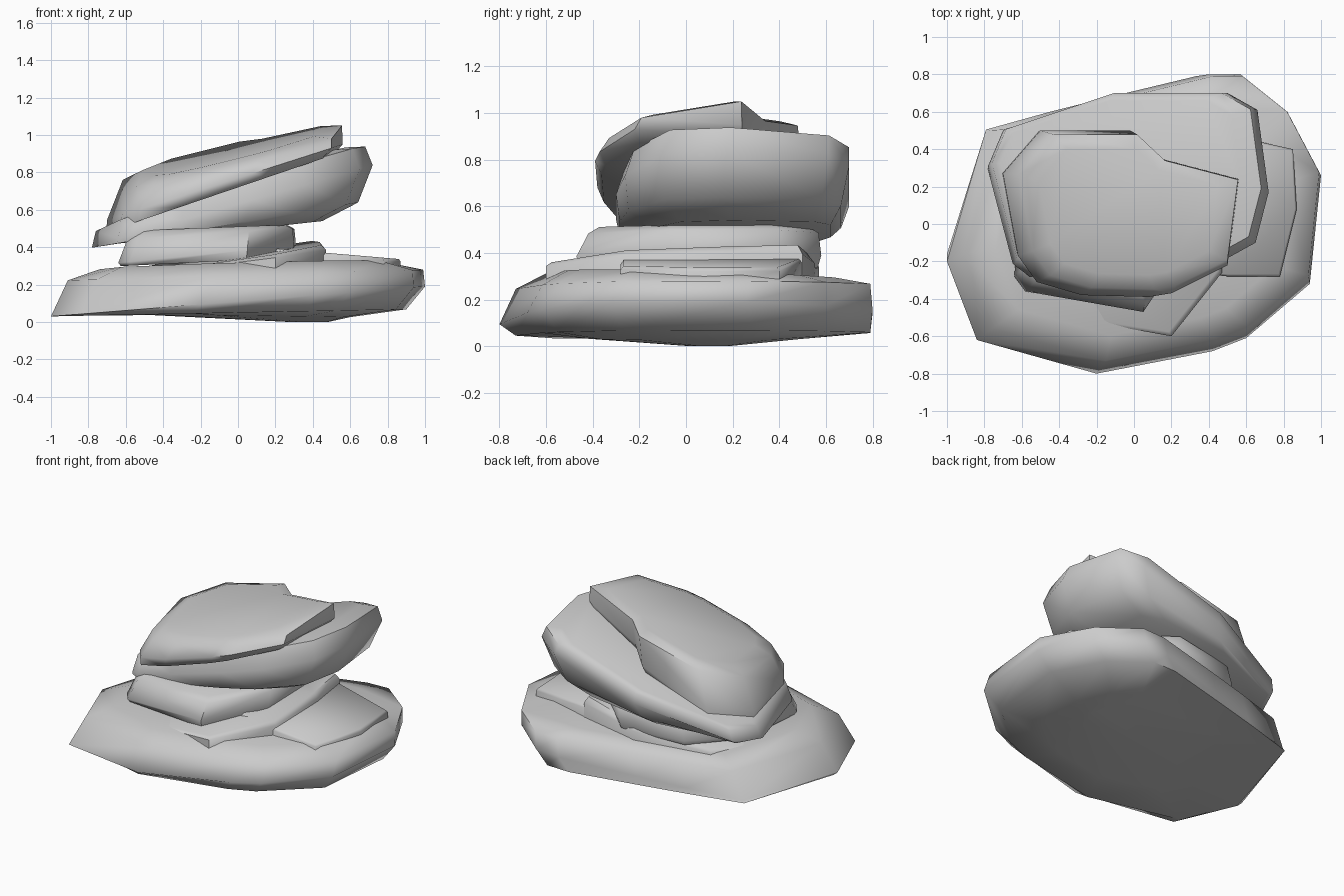
import bpy
import bmesh
import math

cube = bpy.data.objects.get("Cube")
if cube:
    bpy.data.objects.remove(cube, do_unlink=True)

stone = bpy.data.materials.new("stone_grey")
stone.use_nodes = True
GREY = (0.6, 0.6, 0.6, 1)
stone.diffuse_color = GREY
stone.node_tree.nodes["Principled BSDF"].inputs["Base Color"].default_value = GREY


def slab(name, outline, rings, smooth=60):
    """Loft a stone from one outline; ring = scale, shift x, shift y, height, slope x, slope y."""
    bm = bmesh.new()
    cx = (min(p[0] for p in outline) + max(p[0] for p in outline)) / 2
    cy = (min(p[1] for p in outline) + max(p[1] for p in outline)) / 2
    loops = []
    for s, dx, dy, h, sx, sy in rings:
        loop = []
        for px, py in outline:
            x = cx + (px - cx) * s + dx
            y = cy + (py - cy) * s + dy
            loop.append(bm.verts.new((x, y, h + sx * x + sy * y)))
        loops.append(loop)
    n = len(outline)
    for low, high in zip(loops, loops[1:]):
        for i in range(n):
            j = (i + 1) % n
            bm.faces.new((low[i], low[j], high[j], high[i]))
    bm.faces.new(loops[0][::-1])
    bm.faces.new(loops[-1])
    bmesh.ops.recalc_face_normals(bm, faces=bm.faces)
    mesh = bpy.data.meshes.new(name)
    bm.to_mesh(mesh)
    bm.free()
    mesh.materials.append(stone)
    obj = bpy.data.objects.new(name, mesh)
    bpy.context.collection.objects.link(obj)
    bpy.ops.object.select_all(action='DESELECT')
    obj.select_set(True)
    bpy.context.view_layer.objects.active = obj
    bpy.ops.object.shade_smooth_by_angle(angle=math.radians(smooth))


# Broad bottom stone, lowest under its left half
slab("base_stone",
     [(-1, -.2), (-.84, -.62), (-.2, -.8), (.42, -.68), (.6, -.61), (.94, -.32),
      (1, .26), (.82, .6), (.57, .8), (.4, .8), (-.1, .68), (-.42, .6), (-.78, .5)],
     [(.1, .38, .1, 0, 0, 0), (.6, 0, 0, .035, -.015, 0),
      (.95, -.05, .03, .05, .02, 0), (1, 0, 0, .11, .08, 0),
      (.95, .04, .03, .25, .03, 0), (.77, .03, .02, .3, .03, -.03)], 75)

# Right-hand lobe and sloping ledge lying on the base
slab("side_ledge",
     [(.2, -.25), (.5, -.28), (.78, -.28), (.87, .08), (.85, .4), (.4, .5), (.2, .4)],
     [(1, 0, 0, .24, 0, 0), (1, 0, 0, .395, -.085, 0), (.97, 0, 0, .41, -.085, 0)])
slab("sloping_ledge",
     [(-.75, -.22), (-.58, -.46), (.2, -.6), (.47, -.26), (.46, .2),
      (.42, .5), (0, .57), (-.5, .45), (-.7, .1)],
     [(1, 0, 0, .24, 0, 0), (1, 0, 0, .33, .13, .02), (.96, 0, 0, .355, .15, .04)])

# Small block that carries the leaning stones
slab("middle_stone",
     [(-.64, -.28), (-.58, -.36), (.05, -.47), (.3, -.1), (.31, .4),
      (.1, .58), (-.35, .52), (-.6, .2)],
     [(.97, 0, 0, .33, .05, 0), (1, 0, 0, .38, .1, 0),
      (.94, .02, .02, .48, .06, 0), (.85, .02, .02, .51, .04, 0)])

# Large leaning stone
slab("leaning_stone",
     [(-.78, .31), (-.7, .5), (-.1, .7), (.5, .7), (.66, .61), (.72, .17),
      (.65, -.1), (.36, -.26), (.08, -.3), (-.3, -.3), (-.56, -.28), (-.64, -.22)],
     [(.8, -.12, .02, .49, .11, 0), (.95, -.04, -.01, .53, .17, 0),
      (1, 0, 0, .63, .29, 0), (.96, -.01, .02, .735, .31, -.04),
      (.86, -.04, .03, .75, .33, -.03)])

# Top leaning stone with a notched back corner
slab("top_stone",
     [(-.7, .27), (-.5, .5), (-.02, .5), (.14, .35), (.56, .24), (.5, -.22),
      (.2, -.37), (.08, -.39), (-.28, -.38), (-.52, -.31), (-.62, -.17)],
     [(.96, -.03, .01, .72, .34, 0), (1, 0, 0, .77, .32, 0),
      (.93, .04, .01, .88, .25, .13), (.76, .04, .01, .91, .25, .13)], 65)
